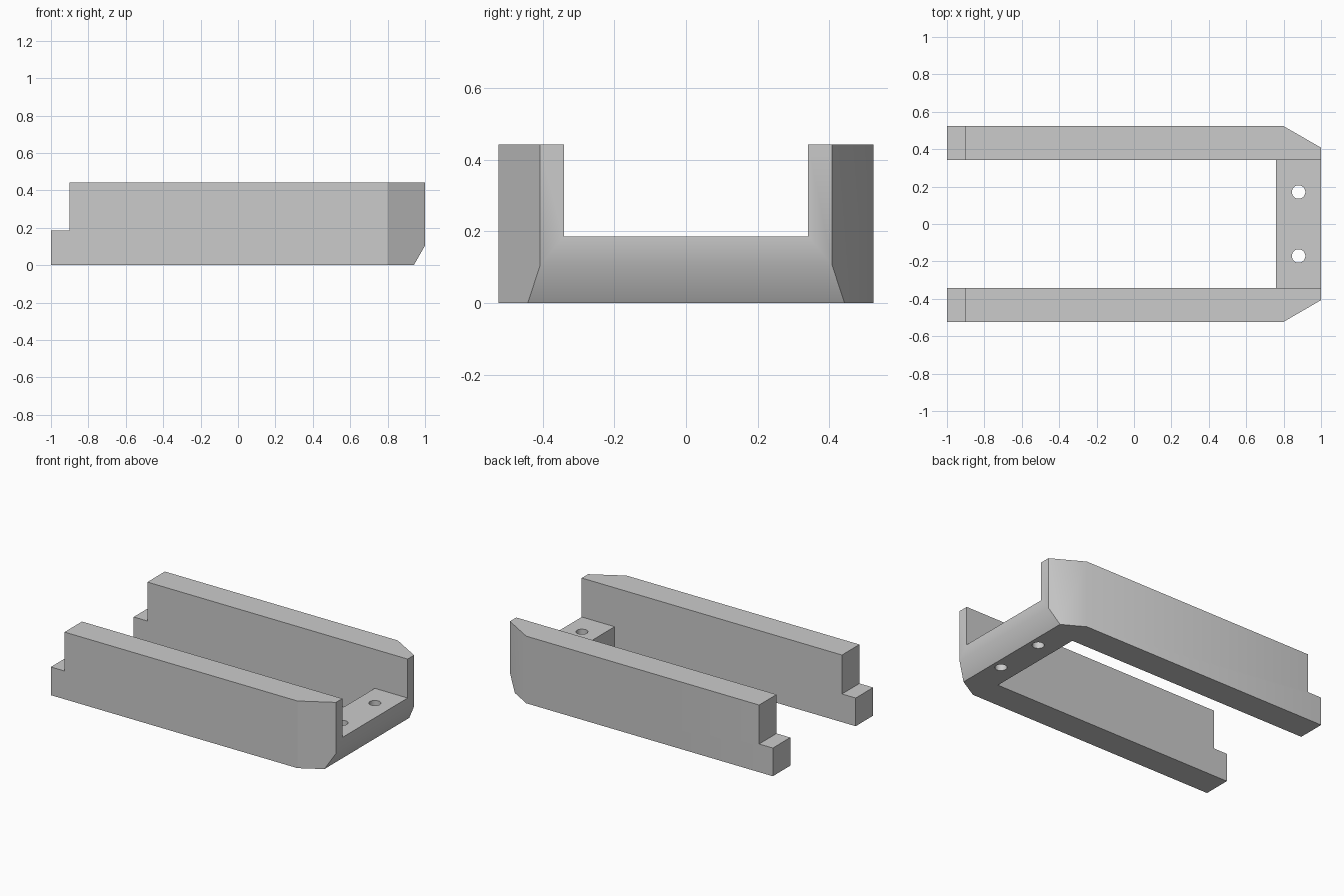
import bpy, bmesh, math
from mathutils import Vector

cube = bpy.data.objects.get("Cube")
if cube:
    bpy.data.objects.remove(cube, do_unlink=True)

grey = bpy.data.materials.new("plain_grey")
grey.use_nodes = True
colour = (0.6, 0.6, 0.6, 1)
grey.diffuse_color = colour
grey.node_tree.nodes["Principled BSDF"].inputs["Base Color"].default_value = colour


def finish(name, bm):
    bmesh.ops.recalc_face_normals(bm, faces=bm.faces)
    mesh = bpy.data.meshes.new(name)
    bm.to_mesh(mesh)
    bm.free()
    mesh.materials.append(grey)
    obj = bpy.data.objects.new(name, mesh)
    bpy.context.collection.objects.link(obj)
    return obj


def prism(name, points, start, travel):
    """Extrude a flat outline; start places each 2D point in space."""
    bm = bmesh.new()
    face = bm.faces.new([bm.verts.new(start(a, b)) for a, b in points])
    ext = bmesh.ops.extrude_face_region(bm, geom=[face])
    verts = [v for v in ext["geom"] if isinstance(v, bmesh.types.BMVert)]
    bmesh.ops.translate(bm, verts=verts, vec=Vector(travel))
    return finish(name, bm)


def side_prism(name, points, half):
    return prism(name, points, lambda x, z: (x, -half, z), (0, 2 * half, 0))


HEIGHT, STEP, INNER, OUTER = 0.443, 0.186, 0.341, 0.523

# Body: side profile with the rear step and the lower nose bevel
cradle = side_prism("rail_cradle", [
    (-1, 0), (0.94, 0), (1, 0.105), (1, HEIGHT),
    (-0.9, HEIGHT), (-0.9, STEP), (-1, STEP)], 0.7)

# Plan outline with the two bevelled nose corners
outline = prism("plan_cutter", [
    (-1.2, -OUTER), (0.8, -OUTER), (1, -0.407), (1.2, -0.291),
    (1.2, 0.293), (1, 0.408), (0.8, OUTER), (-1.2, OUTER)],
    lambda x, y: (x, y, -0.2), (0, 0, 1))

# Open bay between the rails, shallower above the cross bar
bay = side_prism("bay_cutter", [
    (-1.2, -0.2), (0.76, -0.2), (0.76, STEP),
    (1.2, STEP), (1.2, 0.7), (-1.2, 0.7)], INNER)

# Two screw holes through the cross bar
cutters = [(outline, "INTERSECT"), (bay, "DIFFERENCE")]
for side in (-1, 1):
    ring = [(0.88 + 0.036 * math.cos(i * math.tau / 32),
             0.171 * side + 0.036 * math.sin(i * math.tau / 32)) for i in range(32)]
    hole = prism("hole_cutter", ring, lambda x, y: (x, y, -0.1), (0, 0, 0.5))
    cutters.append((hole, "DIFFERENCE"))

for cutter, operation in cutters:
    cutter.hide_render = True
    mod = cradle.modifiers.new(cutter.name, "BOOLEAN")
    mod.operation = operation
    mod.solver = "EXACT"
    mod.object = cutter

# Bake the cuts and drop the helpers
bpy.context.view_layer.update()
graph = bpy.context.evaluated_depsgraph_get()
baked = bpy.data.meshes.new_from_object(cradle.evaluated_get(graph))
cradle.modifiers.clear()
cradle.data = baked
baked.materials.clear()
baked.materials.append(grey)
for poly in baked.polygons:
    poly.material_index = 0
for cutter, _ in cutters:
    bpy.data.objects.remove(cutter, do_unlink=True)

# Soften only the shallow bevels
bpy.ops.object.select_all(action="DESELECT")
cradle.select_set(True)
bpy.context.view_layer.objects.active = cradle
bpy.ops.object.shade_smooth_by_angle(angle=math.radians(30))
